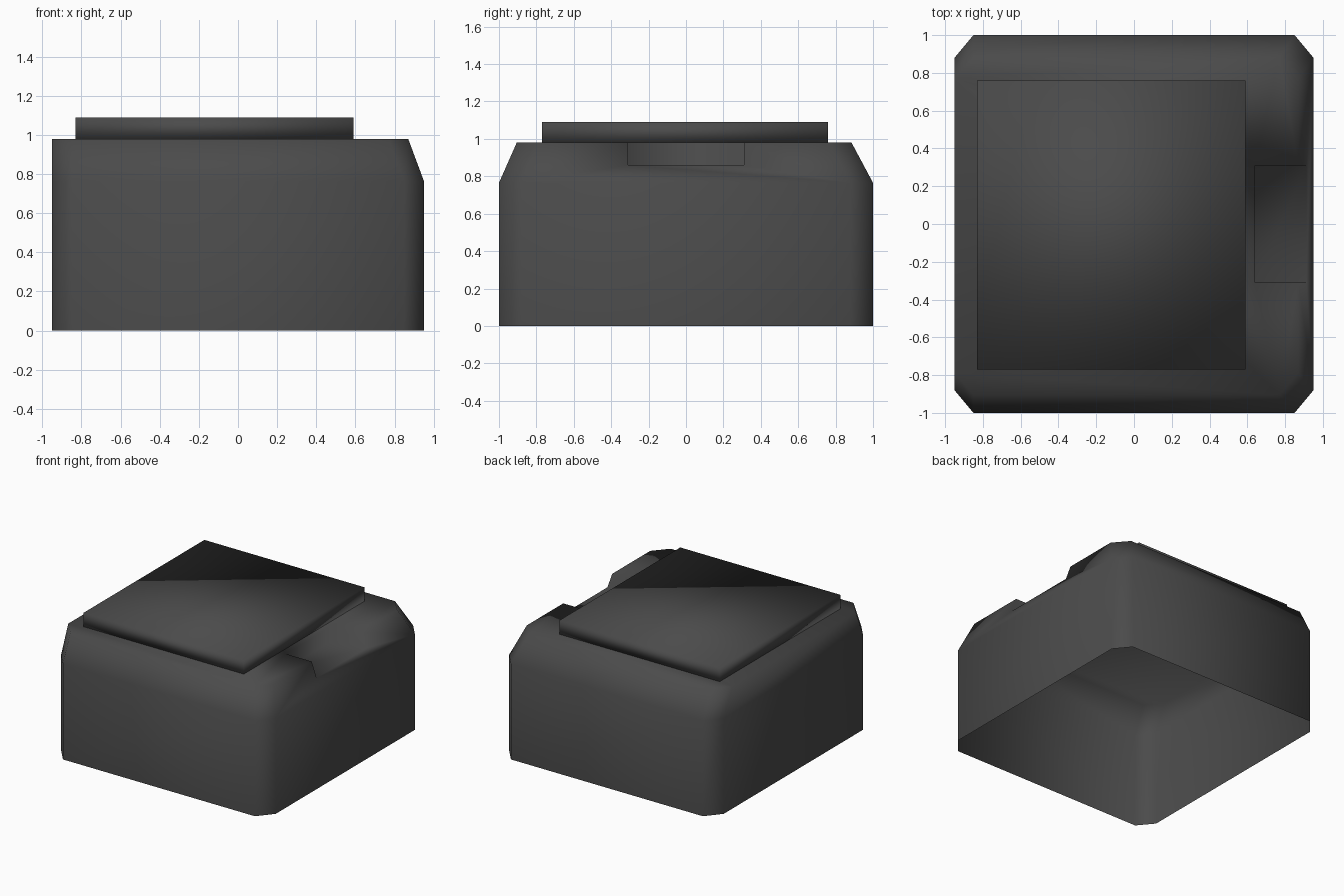
import bpy, bmesh

if "Cube" in bpy.data.objects:
    bpy.data.objects.remove(bpy.data.objects["Cube"])

grey = bpy.data.materials.new("dark_grey")
grey.diffuse_color = (0.07, 0.07, 0.07, 1)
grey.use_nodes = True
grey.node_tree.nodes["Principled BSDF"].inputs["Base Color"].default_value = grey.diffuse_color


def finish(name, bm):
    bmesh.ops.recalc_face_normals(bm, faces=bm.faces)
    for f in bm.faces:
        f.smooth = True
    me = bpy.data.meshes.new(name)
    bm.to_mesh(me)
    bm.free()
    me.materials.append(grey)
    ob = bpy.data.objects.new(name, me)
    bpy.context.collection.objects.link(ob)
    return ob


def ring(bm, x0, x1, y0, y1, cx, cy, z):
    """Rectangle with cut corners, counter-clockwise from front left."""
    pts = [(x0 + cx, y0), (x1 - cx, y0), (x1, y0 + cy), (x1, y1 - cy),
           (x1 - cx, y1), (x0 + cx, y1), (x0, y1 - cy), (x0, y0 + cy)]
    return [bm.verts.new((x, y, z)) for x, y in pts]


# Hollow body: open-bottomed shell, upper rim sloping in on three sides
bm = bmesh.new()
low = ring(bm, -0.95, 0.95, -1, 1, 0.10, 0.12, 0)
mid = ring(bm, -0.95, 0.95, -1, 1, 0.10, 0.12, 0.765)
top = ring(bm, -0.95, 0.87, -0.905, 0.885, 0.10, 0.115, 0.98)

# Notch corners cut into the right edge
n = {}
for s in (-1, 1):
    for key, x, z in (("ti", 0.64, 0.98), ("to", 0.87, 0.98),
                      ("bi", 0.64, 0.86), ("bo", 0.913, 0.86)):
        n[key, s] = bm.verts.new((x, s * 0.31, z))

for i in range(8):
    j = (i + 1) % 8
    bm.faces.new((low[i], low[j], mid[j], mid[i]))
    if i != 2:
        bm.faces.new((mid[i], mid[j], top[j], top[i]))

# Right slope and top, both running around the notch
bm.faces.new((mid[2], mid[3], top[3], n["to", 1], n["bo", 1],
              n["bo", -1], n["to", -1], top[2]))
bm.faces.new(top[:3] + [n["to", -1], n["ti", -1], n["ti", 1], n["to", 1]] + top[3:])

# Notch floor, back wall and two ends
bm.faces.new((n["bi", -1], n["bo", -1], n["bo", 1], n["bi", 1]))
bm.faces.new((n["bi", -1], n["bi", 1], n["ti", 1], n["ti", -1]))
for s in (-1, 1):
    bm.faces.new([n[k, s] for k in ("ti", "to", "bo", "bi")][::s])
finish("hollow_body", bm)

# Raised plate on top
bm = bmesh.new()
bmesh.ops.create_cube(bm, size=1)
for v in bm.verts:
    v.co = (-0.12 + v.co.x * 1.42, -0.005 + v.co.y * 1.53, 1.035 + v.co.z * 0.11)
finish("top_plate", bm)
